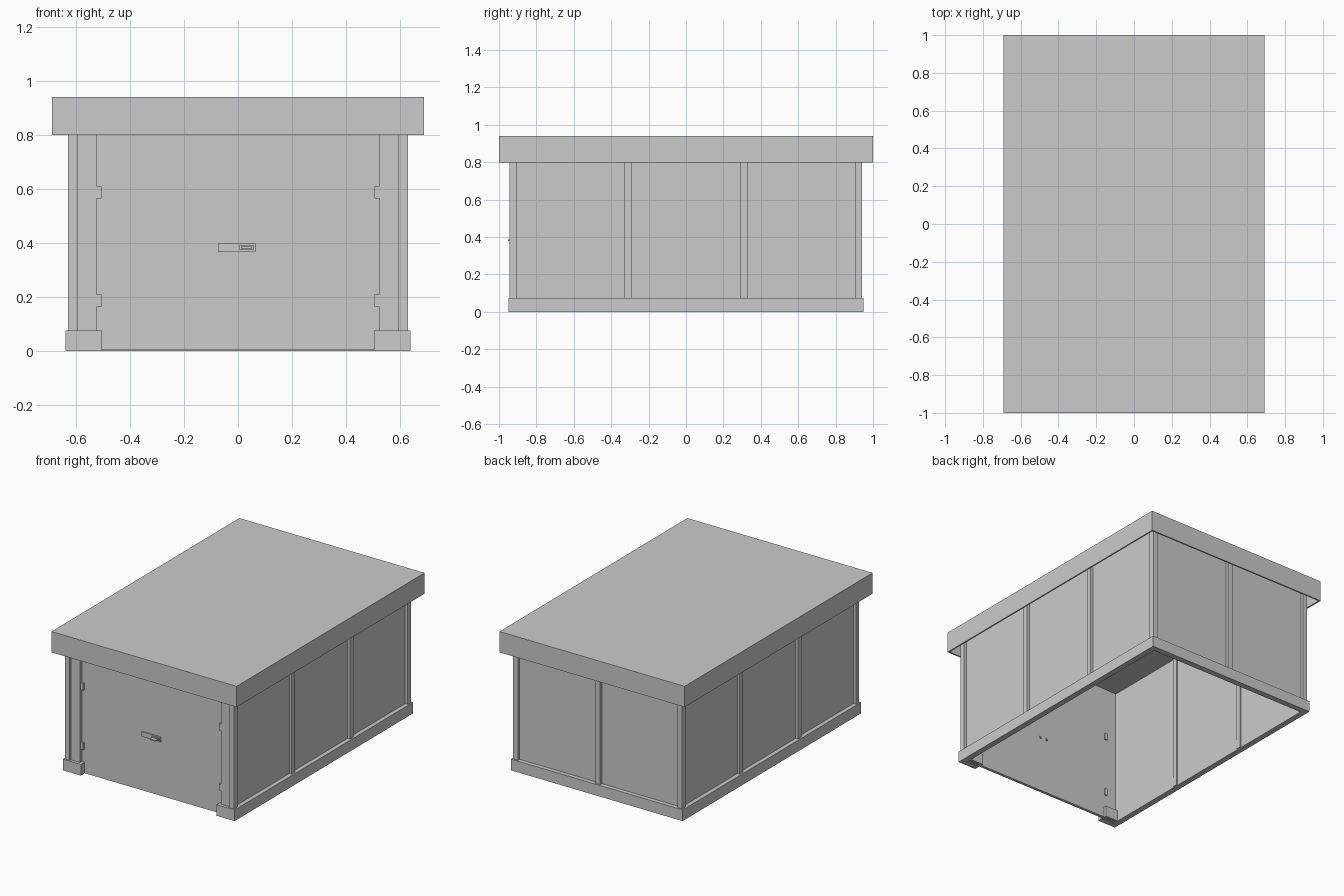
import bpy
import bmesh

cube = bpy.data.objects.get("Cube")
if cube:
    bpy.data.objects.remove(cube, do_unlink=True)

grey = bpy.data.materials.new("plain_grey")
grey.use_nodes = True
grey.diffuse_color = (0.6, 0.6, 0.6, 1)
grey.node_tree.nodes["Principled BSDF"].inputs["Base Color"].default_value = (0.6, 0.6, 0.6, 1)


def box(name, x, y, z, open_bottom=False):
    """Box spanning the (low, high) pairs x, y and z."""
    lo, hi = zip(*(sorted(pair) for pair in (x, y, z)))
    bm = bmesh.new()
    bmesh.ops.create_cube(bm, size=1)
    for v in bm.verts:
        v.co = [a + (c + 0.5) * (b - a) for a, b, c in zip(lo, hi, v.co)]
    if open_bottom:
        bm.normal_update()
        bmesh.ops.delete(bm, geom=[f for f in bm.faces if f.normal.z < -0.5], context="FACES")
    mesh = bpy.data.meshes.new(name)
    bm.to_mesh(mesh)
    bm.free()
    mesh.materials.append(grey)
    obj = bpy.data.objects.new(name, mesh)
    bpy.context.collection.objects.link(obj)
    return obj


TOP = 0.93      # walls reach the underside of the roof
BASE = 0.075    # height of the plinth

# Hollow roof cap with a thin skirt
roof = box("roof", (-0.69, 0.69), (-1, 1), (0.8, 0.94), open_bottom=True)
shell = roof.modifiers.new("thickness", "SOLIDIFY")
shell.thickness = 0.01
shell.offset = -1
shell.use_even_offset = True

for side, s in (("right", -1), ("left", 1)):
    # Long side wall: plinth, panel and posts
    box(f"{side}_plinth", (s * 0.6, s * 0.64), (-0.95, 0.95), (0, BASE))
    box(f"{side}_panel", (s * 0.603, s * 0.612), (-0.92, 0.92), (0.01, TOP))
    for place, y in (("front", -0.925), ("front_mid", -0.31), ("back_mid", 0.31), ("back", 0.922)):
        box(f"{side}_{place}_post", (s * 0.595, s * 0.63), (y - 0.018, y + 0.018), (0.005, TOP))

    # Front jamb, plinth block and door hinges
    box(f"{side}_jamb", (s * 0.525, s * 0.6), (-0.93, -0.895), (0.005, TOP))
    box(f"{side}_front_block", (s * 0.505, s * 0.64), (-0.95, -0.912), (0, BASE))
    box(f"{side}_inner_block", (s * 0.505, s * 0.6), (-0.893, -0.875), (0, BASE))
    for level, z in (("lower", 0.185), ("upper", 0.587)):
        box(f"{side}_{level}_hinge", (s * 0.506, s * 0.526), (-0.925, -0.885), (z - 0.023, z + 0.023))

# Back wall: plinth, panel and middle post
box("back_plinth", (-0.64, 0.64), (0.91, 0.95), (0, BASE))
box("back_panel", (-0.61, 0.61), (0.912, 0.921), (0.01, TOP))
box("back_middle_post", (-0.018, 0.018), (0.905, 0.94), (0.005, TOP))

# Front door with handle plate, grip and fixing screws
box("door", (-0.525, 0.525), (-0.912, -0.893), (0.002, TOP))
box("handle_plate", (-0.075, 0.065), (-0.92, -0.91), (0.367, 0.399))
box("handle_rim", (0.006, 0.058), (-0.928, -0.918), (0.374, 0.392))
box("handle_grip", (0.012, 0.052), (-0.953, -0.926), (0.379, 0.387))
for i, x in enumerate((-0.03, 0.02)):
    box(f"handle_screw_{i + 1}", (x - 0.006, x + 0.006), (-0.895, -0.885), (0.377, 0.389))
